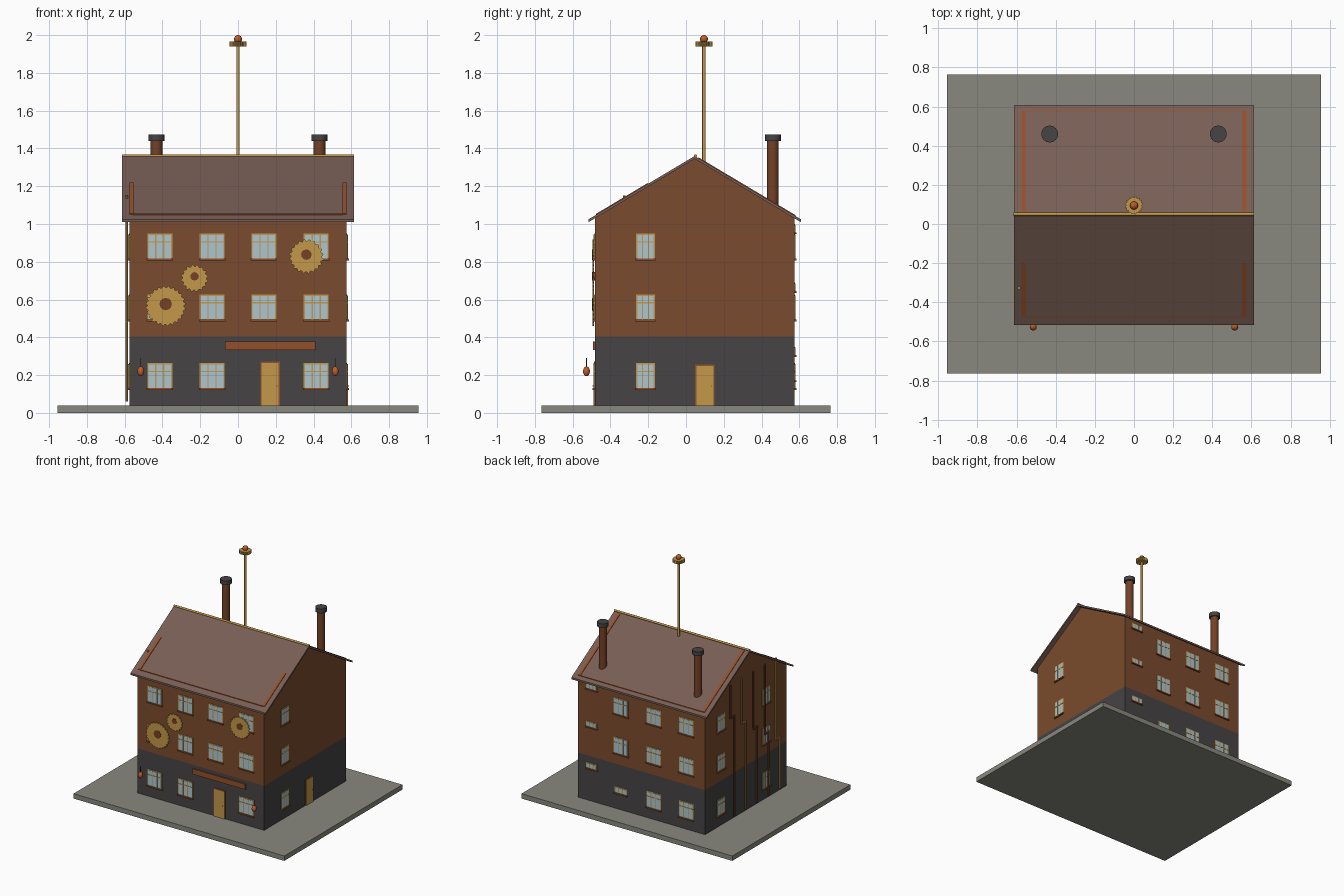
import bpy, bmesh, math
from mathutils import Vector, Matrix

if "Cube" in bpy.data.objects:
    bpy.data.objects.remove(bpy.data.objects["Cube"])


def lin(c):
    c /= 255
    return c / 12.92 if c <= 0.04045 else ((c + 0.055) / 1.055) ** 2.4


COLS = {"wall_brown": (122, 75, 45), "dark_stone": (70, 67, 67), "slab_grey": (137, 137, 127),
        "brass": (196, 153, 74), "window_glass": (172, 198, 208), "copper_trim": (146, 80, 44),
        "roof_brown": (120, 94, 85), "pipe_brown": (116, 65, 38), "lamp_orange": (192, 92, 42)}
MATS = {}
for n, c in COLS.items():
    m = bpy.data.materials.new(n)
    m.diffuse_color = (*[lin(v) for v in c], 1)
    m.use_nodes = True
    m.node_tree.nodes["Principled BSDF"].inputs["Base Color"].default_value = m.diffuse_color
    MATS[n] = m


def finish(name, bm, mats, smooth=False):
    bmesh.ops.recalc_face_normals(bm, faces=bm.faces)
    me = bpy.data.meshes.new(name)
    bm.to_mesh(me)
    bm.free()
    for m in mats:
        me.materials.append(MATS[m])
    ob = bpy.data.objects.new(name, me)
    bpy.context.collection.objects.link(ob)
    if smooth:
        bpy.context.view_layer.objects.active = ob
        ob.select_set(True)
        bpy.ops.object.shade_smooth_by_angle(angle=math.radians(35))
        ob.select_set(False)
    return ob


def boxes(name, items):
    """items: (low corner, high corner, material)"""
    bm = bmesh.new()
    mats = []
    for lo, hi, mat in items:
        if mat not in mats:
            mats.append(mat)
        size = [abs(b - a) for a, b in zip(lo, hi)]
        mid = [(a + b) / 2 for a, b in zip(lo, hi)]
        r = bmesh.ops.create_cube(bm, size=1, matrix=Matrix.Translation(mid) @ Matrix.Diagonal((*size, 1)))
        for f in {f for v in r["verts"] for f in v.link_faces}:
            f.material_index = mats.index(mat)
    return finish(name, bm, mats)


def prism(name, pts, vec, mat):
    """Extrude a closed outline along a vector"""
    bm = bmesh.new()
    f = bm.faces.new([bm.verts.new(p) for p in pts])
    r = bmesh.ops.extrude_face_region(bm, geom=[f])
    bmesh.ops.translate(bm, vec=vec, verts=[v for v in r["geom"] if isinstance(v, bmesh.types.BMVert)])
    return finish(name, bm, [mat])


def rods(name, segs, r, mat, n=16):
    """Cylinders between pairs of points"""
    bm = bmesh.new()
    for a, b in segs:
        a, b = Vector(a), Vector(b)
        rot = (b - a).to_track_quat('Z', 'Y').to_matrix().to_4x4()
        bmesh.ops.create_cone(bm, cap_ends=True, segments=n, radius1=r, radius2=r, depth=(b - a).length,
                              matrix=Matrix.Translation((a + b) / 2) @ rot)
    return finish(name, bm, [mat], True)


def ball(name, c, scale, mat):
    bm = bmesh.new()
    bmesh.ops.create_uvsphere(bm, u_segments=20, v_segments=12, radius=1,
                              matrix=Matrix.Translation(c) @ Matrix.Diagonal((*scale, 1)))
    return finish(name, bm, [mat], True)


def gear_outline(r, teeth, depth):
    pts = []
    for i in range(teeth):
        for k, rr in ((0, r - depth), (0.3, r), (0.55, r), (0.85, r - depth)):
            a = 2 * math.pi * (i + k) / teeth
            pts.append((rr * math.cos(a), rr * math.sin(a)))
    return pts


X, Y0, Y1, YR = 0.575, -0.482, 0.574, 0.046
SLOPE = 0.596

# Base slab, ground floor and upper walls with gables
boxes("base_slab", [((-0.955, -0.765, 0), (0.955, 0.765, 0.04), "slab_grey")])
boxes("ground_floor", [((-X, Y0, 0.04), (X, Y1, 0.405), "dark_stone")])
prism("upper_walls", [(-X, Y0, 0.405), (-X, Y1, 0.405), (-X, Y1, 1.035), (-X, YR, 1.348), (-X, Y0, 1.035)],
      (2 * X, 0, 0), "wall_brown")


# Roof shell, ridge rod and copper strips lying on the slopes
def roof_z(y, lift=0.0):
    return 1.36 - SLOPE * abs(y - YR) + lift


E0, E1 = -0.517, 0.609
prism("roof", [(-0.613, E0, roof_z(E0)), (-0.613, YR, 1.36), (-0.613, E1, roof_z(E1)),
               (-0.613, E1, roof_z(E1) - 0.015), (-0.613, YR, 1.345), (-0.613, E0, roof_z(E0) - 0.015)],
      (1.226, 0, 0), "roof_brown")
rods("ridge_rod", [((-0.615, YR + 0.004, 1.361), (0.613, YR + 0.004, 1.361))], 0.008, "brass")


def roof_strip(name, x0, x1, ya, yb):
    prism(name, [(x0, ya, roof_z(ya, -0.002)), (x0, yb, roof_z(yb, -0.002)),
                 (x0, yb, roof_z(yb, 0.005)), (x0, ya, roof_z(ya, 0.005))], (x1 - x0, 0, 0), "copper_trim")


for s, tag in ((-1, "left"), (1, "right")):
    roof_strip("roof_strip_front_" + tag, s * 0.563 - 0.011, s * 0.563 + 0.011, -0.475, -0.2)
    roof_strip("roof_strip_back_" + tag, s * 0.563 - 0.011, s * 0.563 + 0.011, 0.065, 0.58)
roof_strip("eave_strip_front", -0.555, 0.555, -0.477, -0.472)
roof_strip("eave_strip_back", -0.555, 0.555, 0.576, 0.581)


# Plates on a wall: u runs along the wall, d is the distance in front of it
def plate(side, u0, u1, z0, z1, d, mat):
    if side == "front":
        return ((u0, Y0 - d, z0), (u1, Y0 + 0.002, z1), mat)
    if side == "back":
        return ((u0, Y1 - 0.002, z0), (u1, Y1 + d, z1), mat)
    if side == "left":
        return ((-X - d, u0, z0), (-X + 0.002, u1, z1), mat)
    return ((X - 0.002, u0, z0), (X + d, u1, z1), mat)


def window(side, u, z, w, h):
    a, b, c, d = u - w / 2, u + w / 2, z - h / 2, z + h / 2
    out = [plate(side, a, b, c, d, 0.003, "brass"),
           plate(side, a + 0.007, b - 0.007, c + 0.007, d - 0.007, 0.005, "window_glass"),
           plate(side, a - 0.004, b + 0.004, c - 0.004, c + 0.006, 0.012, "copper_trim")]
    for t in (0.34, 0.66):
        m = a + w * t
        out.append(plate(side, m - 0.003, m + 0.003, c + 0.006, d - 0.005, 0.007, "brass"))
    if h > 0.1:
        m = c + h * 0.68
        out.append(plate(side, a + 0.005, b - 0.005, m - 0.003, m + 0.003, 0.007, "brass"))
    return out


ROWS = (0.194, 0.558, 0.88)
front, back, left, right = [], [], [], []
for i, z in enumerate(ROWS):
    for j, x in enumerate((-0.414, -0.137, 0.137, 0.414)):
        if not (i == 0 and j == 2):
            front += window("front", x, z, 0.132, 0.138)
    for j, x in enumerate((-0.405, -0.11, 0.187)):
        small = i == 0 and j == 2
        back += window("back", x, z, 0.11 if small else 0.132, 0.055 if small else 0.138)
    back += window("back", 0.452, (0.325, 0.665, 0.975)[i], 0.1, 0.05)
    left += window("left", -0.215, z, 0.1, 0.138) + window("left", 0.37, z, 0.1, 0.138)
    right += window("right", -0.215, z, 0.1, 0.138)
for n, w in (("front", front), ("back", back), ("left", left), ("right", right)):
    boxes(n + "_windows", w)


# Doors with copper surrounds and knobs
def door(name, side, u0, u1, top):
    boxes(name, [plate(side, u0, u1, 0.04, top, 0.004, "copper_trim"),
                 plate(side, u0 + 0.007, u1 - 0.007, 0.04, top - 0.007, 0.007, "brass"),
                 plate(side, u1 - 0.02, u1 - 0.014, 0.14, 0.146, 0.012, "copper_trim")])


door("front_door", "front", 0.118, 0.222, 0.272)
door("side_door", "right", 0.048, 0.152, 0.255)

# Blank sign board above the front door
boxes("sign_board", [plate("front", -0.07, 0.41, 0.333, 0.377, 0.01, "copper_trim")])

# Gears with round hubs on the front wall
for i, (x, z, r, n) in enumerate(((-0.383, 0.566, 0.106, 24), (-0.23, 0.713, 0.072, 16), (0.362, 0.828, 0.09, 20))):
    prism(f"wall_gear_{i + 1}", [(x + a, Y0 - 0.006, z + b) for a, b in gear_outline(r, n, 0.009)],
          (0, -0.008, 0), "brass")
    rods(f"gear_hub_{i + 1}", [((x, Y0, z + 0.01), (x, Y0 - 0.016, z + 0.01))], r * 0.31, "pipe_brown", 12)

# Hanging lanterns beside the front corners
for s, tag in ((-1, "left"), (1, "right")):
    ball("lantern_" + tag, (s * 0.515, -0.527, 0.22), (0.018, 0.018, 0.026), "lamp_orange")
    rods("lantern_wire_" + tag, [((s * 0.515, -0.527, 0.24), (s * 0.515, -0.527, 0.29))], 0.002, "dark_stone", 8)

# Stepped pipes down the left wall
for i in range(5):
    y, zj, x = 0.265 - 0.148 * i, 0.88 - 0.1 * i, -0.588
    rods(f"wall_pipe_{i + 1}", [((x, y, zj), (x, y, 1.15)), ((x, y + 0.004, zj), (x, y - 0.054, zj)),
                                ((x, y - 0.05, 0.06), (x, y - 0.05, zj))], 0.007,
         ("pipe_brown", "brass", "pipe_brown", "pipe_brown", "brass")[i], 10)

# Chimneys with dark caps
for s, tag in ((-1, "left"), (1, "right")):
    rods("chimney_" + tag, [((s * 0.431, 0.46, 1.08), (s * 0.431, 0.46, 1.445))], 0.031, "pipe_brown", 24)
    rods("chimney_cap_" + tag, [((s * 0.431, 0.46, 1.44), (s * 0.431, 0.46, 1.475))], 0.043, "dark_stone", 24)

# Mast with a toothed disc and a ball on top
rods("mast", [((0, 0.095, 1.33), (0, 0.095, 1.945))], 0.009, "brass")
prism("mast_disc", [(a, 0.095 + b, 1.94) for a, b in gear_outline(0.046, 16, 0.006)], (0, 0, 0.025), "brass")
ball("mast_ball", (0, 0.095, 1.979), (0.021, 0.021, 0.021), "lamp_orange")
